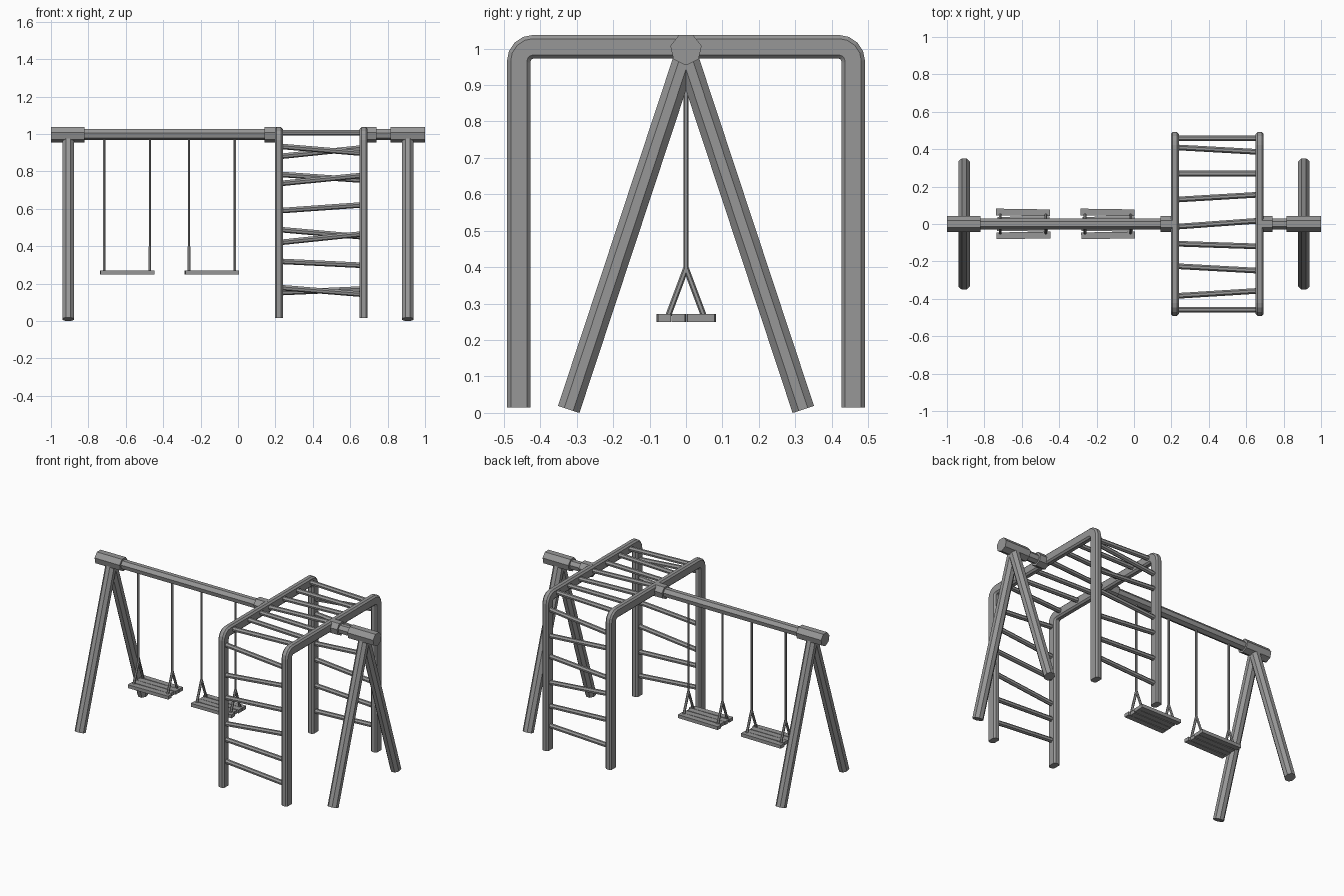
import bpy, math
from mathutils import Vector, Matrix

if "Cube" in bpy.data.objects:
    bpy.data.objects.remove(bpy.data.objects["Cube"])

grey = bpy.data.materials.new("dark_grey")
grey.diffuse_color = (0.31, 0.31, 0.31, 1)
grey.use_nodes = True
grey.node_tree.nodes["Principled BSDF"].inputs["Base Color"].default_value = grey.diffuse_color


def make(name, verts, faces):
    me = bpy.data.meshes.new(name)
    me.from_pydata([tuple(v) for v in verts], [], faces)
    me.update()
    me.materials.append(grey)
    ob = bpy.data.objects.new(name, me)
    bpy.context.collection.objects.link(ob)
    return ob


def skin(name, rings):
    # joins matching rings into a capped tube
    n = len(rings[0])
    verts = [v for r in rings for v in r]
    faces = [(i * n + k, i * n + (k + 1) % n, (i + 1) * n + (k + 1) % n, (i + 1) * n + k)
             for i in range(len(rings) - 1) for k in range(n)]
    last = (len(rings) - 1) * n
    faces += [tuple(reversed(range(n))), tuple(range(last, last + n))]
    return make(name, verts, faces)


def pole(name, p, q, r, n=7):
    p, q = Vector(p), Vector(q)
    d = (q - p).normalized()
    ref = Vector((1, 0, 0)) if abs(d.x) < 0.5 else Vector((0, 0, 1))
    up = (ref - d * ref.dot(d)).normalized()
    side = d.cross(up)
    ang = [2 * math.pi * (k + 0.5) / n for k in range(n)]
    # up x side = d for this frame, so the rings wind outward
    offs = [up * (r * math.cos(a)) + side * (r * math.sin(a)) for a in ang]
    return skin(name, [[p + o for o in offs], [q + o for o in offs]])


def arch(name, x):
    # rounded goal-shaped frame swept in the yz plane
    W, T, R = 0.459, 1.005, 0.04
    half = [(-W, 0.015)]
    for i in range(5):
        a = math.pi / 2 * i / 4
        half.append((-W + R - R * math.cos(a), T - R + R * math.sin(a)))
    path = [Vector(p) for p in half] + [Vector((-y, z)) for y, z in reversed(half)]
    hy, hx, c = 0.032, 0.0215, 0.01
    section = [(hy, hx - c), (hy - c, hx), (c - hy, hx), (-hy, hx - c),
               (-hy, c - hx), (c - hy, -hx), (hy - c, -hx), (hy, c - hx)]
    rings = []
    for i, p in enumerate(path):
        t0 = (p - path[i - 1]) if i else (path[1] - p)
        t1 = (path[i + 1] - p) if i < len(path) - 1 else t0
        t0, t1 = t0.normalized(), t1.normalized()
        t = (t0 + t1).normalized()
        nrm = Vector((-t.y, t.x)) / t.dot(t0)
        rings.append([(x + b, p.x + nrm.x * a, p.y + nrm.y * a) for a, b in reversed(section)])
    return skin(name, rings)


def slat(name, loc, size, turn):
    m = Matrix.Translation(loc) @ Matrix.Rotation(turn, 4, 'Z') @ Matrix.Diagonal((*size, 1))
    v = [m @ Vector((x, y, z)) for x in (-.5, .5) for y in (-.5, .5) for z in (-.5, .5)]
    return make(name, v, [(0, 1, 3, 2), (4, 6, 7, 5), (0, 4, 5, 1),
                          (2, 3, 7, 6), (0, 2, 6, 4), (1, 5, 7, 3)])


# top beam and its thicker sleeves
ZB = 0.998
for name, a, b, r in (("long_beam", -0.99, 0.21, 0.031), ("short_beam", 0.68, 0.99, 0.031),
                      ("left_end_sleeve", -1, -0.82, 0.044), ("right_end_sleeve", 0.815, 1, 0.044),
                      ("left_arch_sleeve", 0.142, 0.217, 0.044), ("right_arch_sleeve", 0.67, 0.741, 0.044)):
    pole(name, (a, 0, ZB), (b, 0, ZB), r)

# splayed end legs
for x, end in ((-0.908, "left"), (0.908, "right")):
    for s, face in ((-1, "front"), (1, "back")):
        pole(f"{end}_{face}_leg", (x, s * 0.322, 0.0095), (x, s * 0.003, 0.975), 0.0335, 8)

# climbing frame arches
XL, XR = 0.218, 0.672
arch("left_arch", XL)
arch("right_arch", XR)

# crooked overhead rungs: y at left, y at right
for a, b in ((0.41, 0.385), (0.27, 0.27), (0.13, 0.157), (-0.015, 0.018),
             (-0.105, -0.12), (-0.225, -0.25), (-0.385, -0.357)):
    pole("overhead_rung", (XL, a, 1.008), (XR, b, 1.008), 0.0155)

# crooked ladder rungs: z at left, z at right
front = ((0.935, 0.897), (0.735, 0.78), (0.59, 0.622), (0.42, 0.467), (0.32, 0.298), (0.18, 0.143))
back = ((0.88, 0.927), (0.785, 0.753), (0.59, 0.622), (0.49, 0.45), (0.32, 0.298), (0.152, 0.172))
for name, y, rungs in (("front_ladder_rung", -0.459, front), ("back_ladder_rung", 0.459, back)):
    for a, b in rungs:
        pole(name, (XL, y, a), (XR, y, b), 0.0155)

# swings: ropes, split straps and slatted seats
for cx in (-0.593, -0.14):
    for s in (-1, 1):
        x = cx + s * 0.122
        pole("swing_rope", (x, 0, 0.385), (x, 0, 0.985), 0.007, 6)
        for t in (-1, 1):
            pole("seat_strap", (x, t * 0.052, 0.258), (x, 0, 0.397), 0.008, 6)
    for y, w, length, shift, turn in ((-0.061, 0.036, 0.288, 0.002, 0.015), (-0.02, 0.037, 0.275, -0.003, -0.01),
                                      (0.021, 0.037, 0.278, 0.003, 0.01), (0.062, 0.036, 0.288, -0.001, -0.015)):
        slat("seat_slat", (cx + shift, y, 0.26), (length, w, 0.022), turn)
